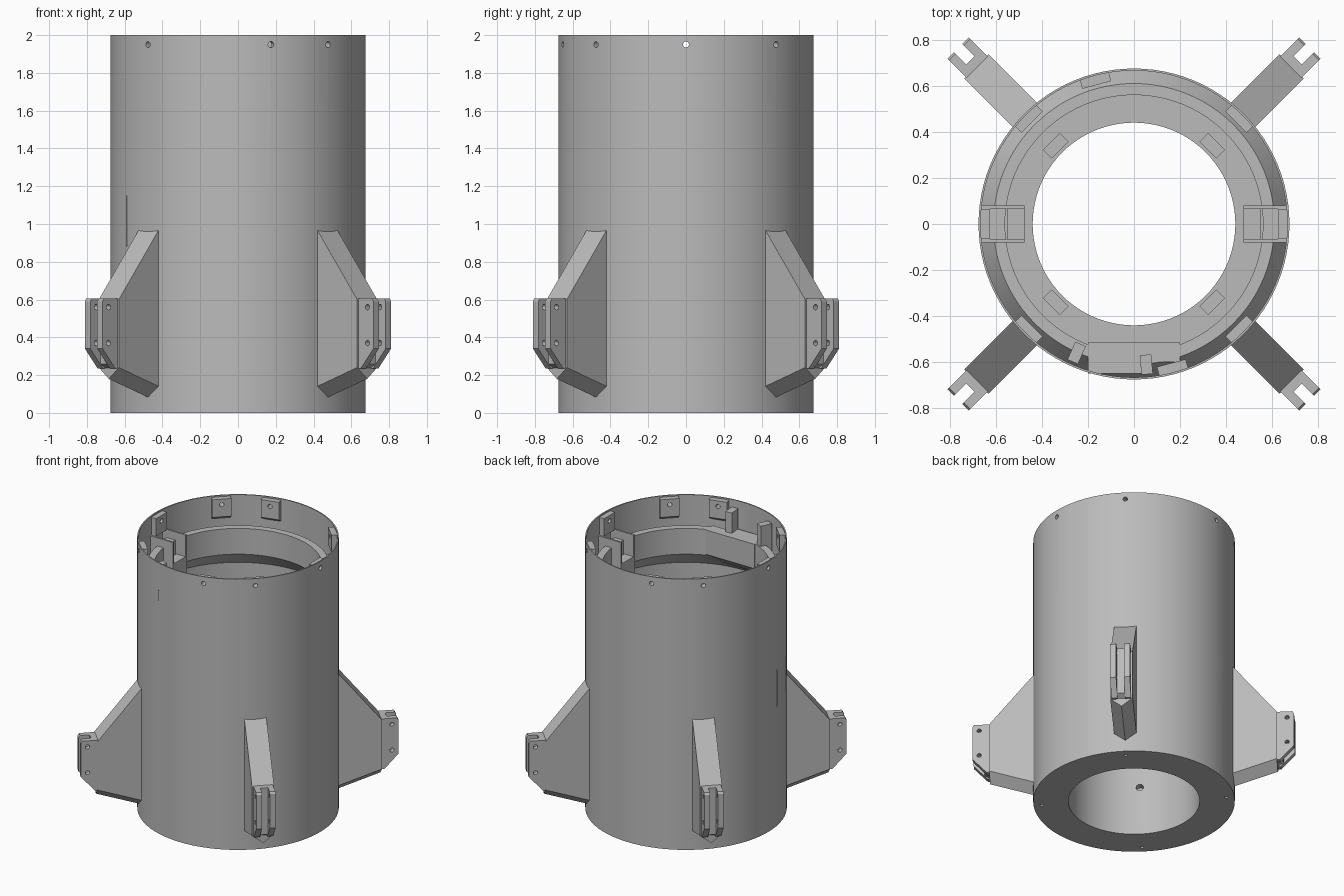
import bpy, bmesh, math
from mathutils import Matrix, Vector

if "Cube" in bpy.data.objects:
    bpy.data.objects.remove(bpy.data.objects["Cube"])

grey = bpy.data.materials.new("plain_grey")
grey.use_nodes = True
COLOUR = (0.5, 0.5, 0.5, 1)
grey.diffuse_color = COLOUR
grey.node_tree.nodes["Principled BSDF"].inputs["Base Color"].default_value = COLOUR

DIAGONALS = (45, 135, 225, 315)


def turn(azimuth):
    return Matrix.Rotation(math.radians(azimuth), 4, 'Z')


def finish(name, bm, smooth=False):
    bmesh.ops.recalc_face_normals(bm, faces=bm.faces)
    mesh = bpy.data.meshes.new(name)
    bm.to_mesh(mesh)
    bm.free()
    mesh.materials.append(grey)
    obj = bpy.data.objects.new(name, mesh)
    bpy.context.collection.objects.link(obj)
    if smooth:
        activate(obj)
        bpy.ops.object.shade_smooth_by_angle(angle=math.radians(25))
    return obj


def activate(obj):
    bpy.ops.object.select_all(action='DESELECT')
    obj.select_set(True)
    bpy.context.view_layer.objects.active = obj


def hull(bm, points, azimuth=0):
    """Convex solid round (radius, sideways, height) points, swung to an azimuth."""
    verts = [bm.verts.new(turn(azimuth) @ Vector(p)) for p in points]
    result = bmesh.ops.convex_hull(bm, input=verts)
    bmesh.ops.dissolve_limit(bm, angle_limit=0.01, verts=verts,
                             edges=list({e for v in verts for e in v.link_edges}))


def slab(bm, profile, t0, t1, azimuth=0):
    hull(bm, [(r, t, z) for r, z in profile for t in (t0, t1)], azimuth)


def block(bm, r0, r1, t0, t1, z0, z1, azimuth=0):
    slab(bm, [(r0, z0), (r1, z0), (r1, z1), (r0, z1)], t0, t1, azimuth)


def rod(bm, centre, axis, radius, length, azimuth=0):
    spin = Vector((0, 0, 1)).rotation_difference(Vector(axis)).to_matrix().to_4x4()
    bmesh.ops.create_cone(bm, cap_ends=True, segments=12, radius1=radius, radius2=radius,
                          depth=length, matrix=turn(azimuth) @ Matrix.Translation(centre) @ spin)


def cut(obj, bm):
    cutter = finish("cutter", bm)
    cutter.hide_render = True
    mod = obj.modifiers.new("holes", 'BOOLEAN')
    mod.operation, mod.solver, mod.object = 'DIFFERENCE', 'EXACT', cutter
    activate(obj)
    bpy.ops.object.modifier_apply(modifier=mod.name)
    bpy.data.objects.remove(cutter)


# Tube shell with thick base and an undercut inner ledge
profile = [(.675, 0), (.675, 2), (.666, 2), (.666, 1.72), (.61, 1.8), (.56, 1.8),
           (.56, 1.61), (.666, 1.5), (.666, .6), (.44, .6), (.44, 0)]
bm = bmesh.new()
STEPS = 96
rings = [[bm.verts.new(turn(360 * i / STEPS) @ Vector((r, 0, z))) for r, z in profile]
         for i in range(STEPS)]
for i, ring in enumerate(rings):
    following = rings[(i + 1) % STEPS]
    for j in range(len(profile)):
        k = (j + 1) % len(profile)
        bm.faces.new((ring[j], following[j], following[k], ring[k]))
tube = finish("body_tube", bm)

# Bolt holes, nut pockets and hatch seams in the shell
PADS = (0, 180, 105, 285) + DIAGONALS
bm = bmesh.new()
for a in PADS:
    rod(bm, (.67, 0, 1.95), (1, 0, 0), .016, .1, a)
for a in DIAGONALS:
    rod(bm, (.62, 0, 0), (0, 0, 1), .012, .2, a)
    rod(bm, (.44, 0, .36), (1, 0, 0), .025, .1, a)
    block(bm, .455, .505, -.05, .05, .5, .7, a)
for a in (190, 209):
    block(bm, .64, .7, -.003, .003, .88, 1.15, a)
cut(tube, bm)
activate(tube)
bpy.ops.object.shade_smooth_by_angle(angle=math.radians(25))

# Screw pads inside the rim, bevelled below
for a in PADS:
    bm = bmesh.new()
    slab(bm, [(.668, 1.83), (.625, 1.86), (.625, 1.99), (.668, 1.99)], -.065, .065, a)
    pad = finish("screw_pad", bm)
    bm = bmesh.new()
    rod(bm, (.65, 0, 1.95), (1, 0, 0), .016, .2, a)
    cut(pad, bm)

# Side brackets: two cheeks with stepped blocks between
for a in (0, 180):
    bm = bmesh.new()
    for side in (-1, 1):
        block(bm, .475, .668, side * .066, side * .08, 1.5, 1.86, a)
    block(bm, .475, .55, -.066, .066, 1.5, 1.7, a)
    block(bm, .563, .63, -.066, .066, 1.55, 1.8, a)
    finish("side_bracket", bm)

# Front rails, flattened ledge section and hatch guides
bm = bmesh.new()
for a in (246, 275):
    block(bm, .57, .655, -.025, .025, 1.7, 1.95, a)
finish("front_rails", bm)
bm = bmesh.new()
slab(bm, [(.515, 1.62), (.6, 1.55), (.6, 1.8), (.515, 1.8)], -.2, .2, 270)
block(bm, .57, .65, -.2, .06, 1.72, 1.8, 270)
finish("front_ledge", bm)
bm = bmesh.new()
for a in (188, 211):
    block(bm, .625, .668, -.01, .01, .85, 1.18, a)
finish("hatch_guides", bm)

# Four fin mounts with a keeled underside and a slotted clevis
HALF = .075
for a in DIAGONALS:
    bm = bmesh.new()
    flank = [(.667, .97), (.967, .6), (.967, .24), (.667, .14)]
    keel = [(.667, 0, .08), (.967, 0, .18)]
    hull(bm, [(r, t, z) for r, z in flank for t in (-HALF, HALF)] + keel, a)
    finish("fin_mount", bm)

    prong = [(.96, .605), (1.07, .605), (1.08, .59), (1.08, .34), (.985, .235), (.96, .235)]
    for side in (-1, 1):
        bm = bmesh.new()
        slab(bm, prong, side * .026, side * .066, a)
        clevis = finish("clevis_prong", bm)
        bm = bmesh.new()
        for z in (.37, .56):
            rod(bm, (1.035, 0, z), (0, 1, 0), .015, .3, a)
        cut(clevis, bm)
    bm = bmesh.new()
    slab(bm, [(.96, .605), (1.005, .605), (1.005, .26), (.96, .235)], -.026, .026, a)
    finish("clevis_web", bm)
